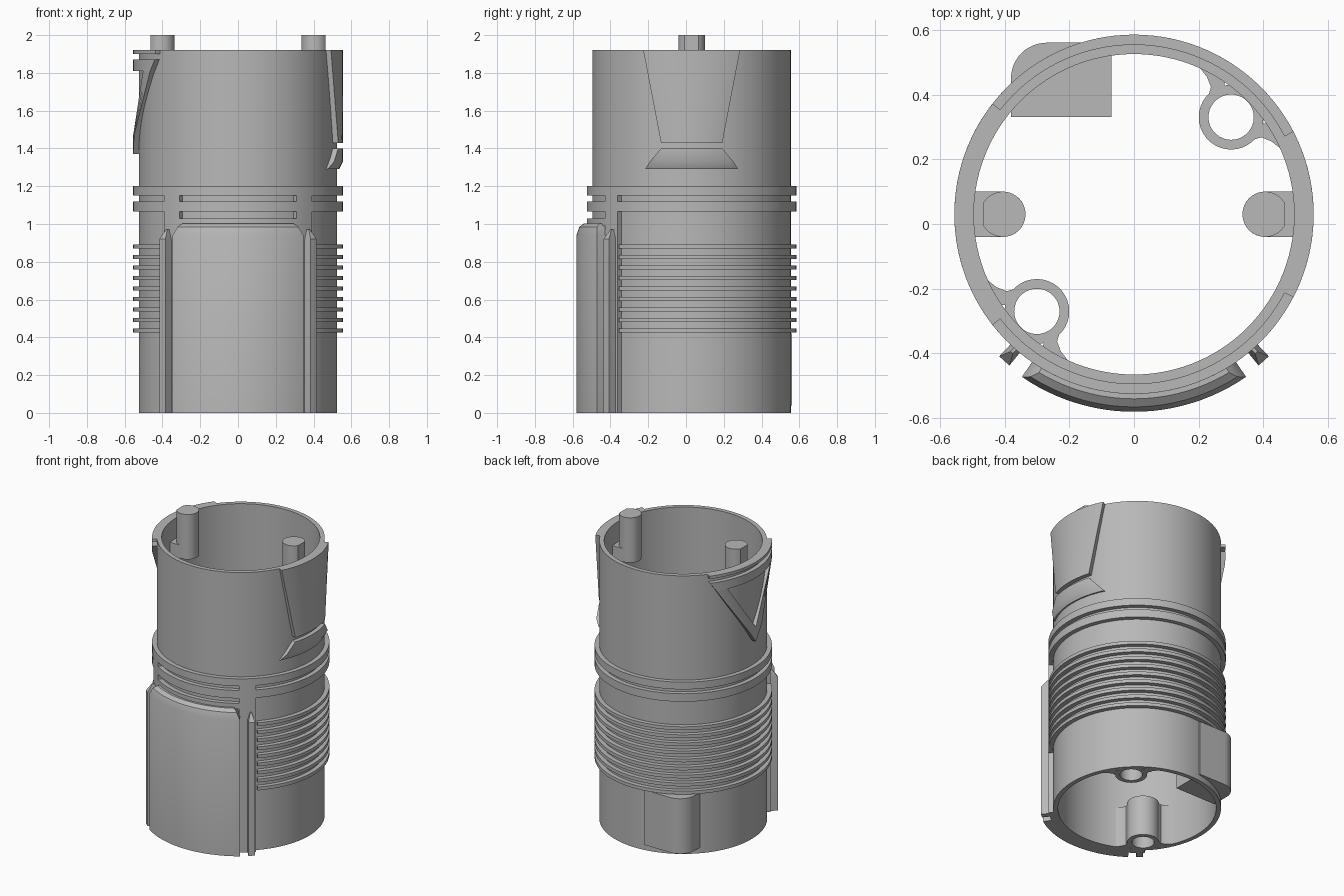
import bpy, bmesh
from math import sin, cos, radians, ceil

cube = bpy.data.objects.get("Cube")
if cube:
    bpy.data.objects.remove(cube, do_unlink=True)

GREY = (0.48, 0.48, 0.48, 1)
mat = bpy.data.materials.new("plain grey")
mat.use_nodes = True
mat.diffuse_color = GREY
mat.node_tree.nodes["Principled BSDF"].inputs["Base Color"].default_value = GREY

AXIS = (0, 0.03)                 # tube axis in plan
BORE, WALL, RAISED, PANEL = 0.495, 0.525, 0.555, 0.61


def finish(name, bm):
    bmesh.ops.remove_doubles(bm, verts=bm.verts, dist=1e-5)
    bmesh.ops.recalc_face_normals(bm, faces=bm.faces)
    mesh = bpy.data.meshes.new(name)
    bm.to_mesh(mesh)
    bm.free()
    for p in mesh.polygons:
        p.use_smooth = True
    mesh.set_sharp_from_angle(angle=radians(30))
    mesh.materials.append(mat)
    ob = bpy.data.objects.new(name, mesh)
    bpy.context.collection.objects.link(ob)
    return ob


def shell(name, r_in, levels, centre=AXIS, step=3):
    """Curved plate; levels are (z, start angle, end angle, outer radius), 0 = front, 90 = +x."""
    bm = bmesh.new()
    span = max(l[2] - l[1] for l in levels)
    full = span >= 360
    n = max(1, ceil(span / step))
    cols = n if full else n + 1
    rows = []
    for z, a0, a1, r_out in levels:
        row = []
        for i in range(cols):
            a = radians(a0 + (a1 - a0) * i / n)
            row.append([bm.verts.new((centre[0] + r * sin(a), centre[1] - r * cos(a), z))
                        for r in (r_in, r_out)])
        rows.append(row)
    for i in range(n):
        j = (i + 1) % cols
        for lo, hi in zip(rows, rows[1:]):
            for k in (0, 1):
                bm.faces.new((lo[i][k], lo[j][k], hi[j][k], hi[i][k]))
        for row in (rows[0], rows[-1]):
            bm.faces.new((row[i][0], row[j][0], row[j][1], row[i][1]))
    if not full:
        for lo, hi in zip(rows, rows[1:]):
            for i in (0, n):
                bm.faces.new((lo[i][0], lo[i][1], hi[i][1], hi[i][0]))
    bmesh.ops.dissolve_degenerate(bm, dist=1e-5, edges=bm.edges)
    return finish(name, bm)


def band(name, r_in, r_out, z0, z1, a0=0, a1=360, **kw):
    return shell(name, r_in, [(z0, a0, a1, r_out), (z1, a0, a1, r_out)], **kw)


def prism(name, outline, z0, z1):
    bm = bmesh.new()
    face = bm.faces.new([bm.verts.new((x, y, z0)) for x, y in outline])
    out = bmesh.ops.extrude_face_region(bm, geom=[face])
    top = [v for v in out["geom"] if isinstance(v, bmesh.types.BMVert)]
    bmesh.ops.translate(bm, verts=top, vec=(0, 0, z1 - z0))
    if face not in bm.faces:
        bm.faces.new([v for v in bm.verts if v not in top])
    return finish(name, bm)


def arc(cx, cy, r, a0, a1, n=12):
    return [(cx + r * cos(radians(a0 + (a1 - a0) * i / n)),
             cy + r * sin(radians(a0 + (a1 - a0) * i / n))) for i in range(n + 1)]


# Main tube
band("main_tube", BORE, WALL, 0, 1.92)

# Grip rings, open at the front
for i in range(9):
    z = 0.425 + i * 0.0555
    band(f"grip_ring_{i + 1}", 0.51, RAISED, z, z + 0.023, 46, 314)

# Collar rings
band("collar_ring_upper", 0.51, RAISED, 1.15, 1.2)
band("collar_ring_lower", 0.51, RAISED, 1.065, 1.12)
band("collar_ring_front", 0.51, RAISED, 0.99, 1.03, -35, 35)

# Front panel with chamfered top
shell("front_panel", 0.515, [(0, -34.6, 34.6, PANEL), (0.94, -34.6, 34.6, PANEL),
                             (0.985, -32.5, 32.5, 0.595), (1.003, -31, 31, 0.57)])

# Columns and pointed guide fins beside the panel
for side, s in (("left", 1), ("right", -1)):
    def span(a, b):
        return (a, b) if s > 0 else (-b, -a)
    band(f"column_{side}", 0.51, RAISED, 0, 1.16, *span(34, 45))
    shell(f"guide_fin_{side}", 0.515, [(0, *span(39.5, 43.5), 0.605), (0.92, *span(39.5, 43.5), 0.605),
                                       (0.97, *span(41, 42), 0.57)])

# Trapezoid latch plate and flared foot on the left side
shell("latch_plate", 0.515, [(1.43, 73, 107, RAISED), (1.92, 62.5, 117.5, RAISED)])
shell("latch_foot", 0.515, [(1.29, 62.5, 117.5, 0.535), (1.33, 66.5, 113.5, RAISED),
                            (1.40, 73, 107, RAISED)])

# Triangular frame on the right side
C = 270
for side, s in (("front", 1), ("back", -1)):
    rows = [(1.37, 0, 0.1), (1.47, 0, 7.6), (1.81, 25, 33), (1.87, 29.5, 37.5)]
    shell(f"triangle_arm_{side}", 0.515,
          [(z, C + min(s * a, s * b), C + max(s * a, s * b), RAISED) for z, a, b in rows])
shell("triangle_top_bar", 0.515, [(1.81, C - 33, C + 33, RAISED), (1.87, C - 37, C + 37, RAISED)])
band("triangle_rim_strip", 0.515, RAISED, 1.9, 1.92, C - 38, C + 38)

# Rounded corner block at the lower back
block = [(-0.07, 0.33), (-0.07, 0.56)] + arc(-0.27, 0.45, 0.11, 90, 180) + [(-0.38, 0.33)]
prism("corner_block", block, 0.04, 0.42)

# Screw bosses with filleted webs, and locating pins on brackets
WEB = [(0, 0.098), (0.022, 0.11), (0.035, 0.14), (0.04, 0.18),
       (0.055, 0.18), (0.076, 0.10), (0.05, 0.08)]
for side, s in (("left", 1), ("right", -1)):
    bx, by = s * 0.3, AXIS[1] + s * 0.3
    band(f"screw_boss_{side}", 0.07, 0.1, 0, 0.28, centre=(bx, by), step=10)
    d = s * 0.7071
    for flank, t in (("a", 1), ("b", -1)):
        pts = [(bx + d * (u - t * v), by + d * (u + t * v)) for u, v in WEB]
        prism(f"boss_web_{side}_{flank}", pts, 0, 0.28)

    tip = [(s * x, y) for x, y in arc(0.405, AXIS[1], 0.07, 32, 328, 28)]
    prism(f"pin_{side}", tip, 1.69, 2.0)
    foot = [(s * x, y) for x, y in arc(0.405, AXIS[1], 0.07, 90, 270, 16)]
    foot += [(s * 0.5, AXIS[1] - 0.07), (s * 0.5, AXIS[1] + 0.07)]
    prism(f"pin_bracket_{side}", foot, 1.69, 1.78)
